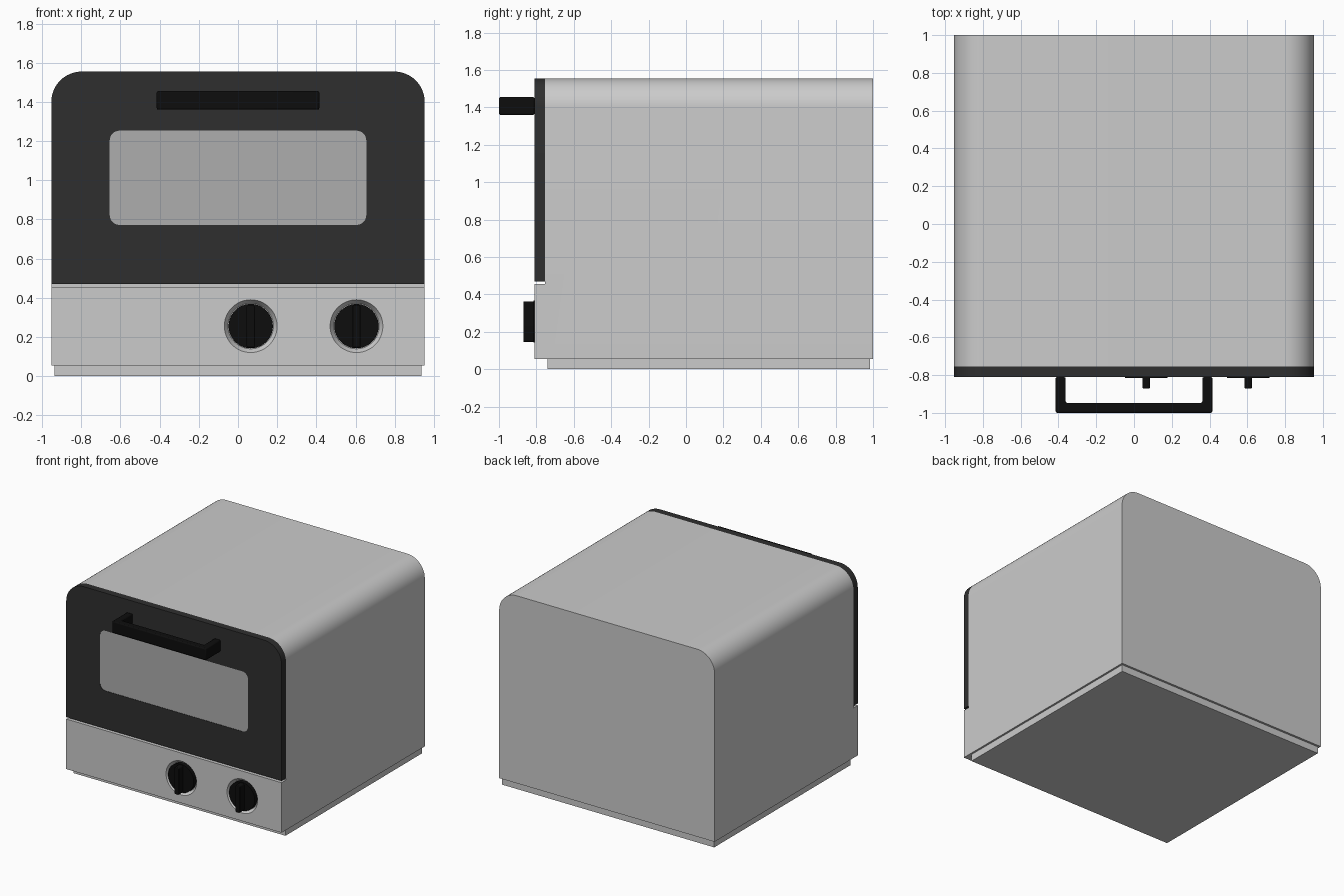
import bpy, bmesh, math

if "Cube" in bpy.data.objects:
    bpy.data.objects.remove(bpy.data.objects["Cube"])


def material(name, c):
    m = bpy.data.materials.new(name)
    m.diffuse_color = (*c, 1)
    m.use_nodes = True
    m.node_tree.nodes["Principled BSDF"].inputs["Base Color"].default_value = m.diffuse_color
    return m


DARK = material("dark_door", (0.028, 0.028, 0.028))
BLACK = material("black_plastic", (0.004, 0.004, 0.004))
GLASS = material("window_grey", (0.42, 0.42, 0.42))


def arc(cx, cz, r, a0, a1, n):
    return [(cx + r * math.cos(math.radians(a0 + (a1 - a0) * i / n)),
             cz + r * math.sin(math.radians(a0 + (a1 - a0) * i / n))) for i in range(n + 1)]


def round_rect(x, z0, z1, r_top, r_bot=0, cx=0, n=12):
    pts = []
    for sx, z, r, a in ((1, z1, r_top, 0), (-1, z1, r_top, 90), (-1, z0, r_bot, 180), (1, z0, r_bot, 270)):
        sz = 1 if z == z1 else -1
        if r:
            pts += arc(cx + sx * (x - r), z - sz * r, r, a, a + 90, n)
        else:
            pts.append((cx + sx * x, z))
    return pts


def circle(cx, cz, r, n=48):
    return arc(cx, cz, r, 0, 360, n)[:-1]


def loft(name, p0, d0, d1, p1=None, along="y", mat=None, bevel=0):
    """Solid between two matching outlines at depths d0 and d1."""
    bm = bmesh.new()
    rings = []
    for pts, d in ((p0, d0), (p1 or p0, d1)):
        rings.append([bm.verts.new((a, d, b) if along == "y" else (a, b, d)) for a, b in pts])
    n = len(p0)
    for ring in rings:
        bm.faces.new(ring)
    for i in range(n):
        j = (i + 1) % n
        bm.faces.new((rings[0][i], rings[0][j], rings[1][j], rings[1][i]))
    bmesh.ops.recalc_face_normals(bm, faces=bm.faces)
    me = bpy.data.meshes.new(name)
    bm.to_mesh(me)
    bm.free()
    ob = bpy.data.objects.new(name, me)
    bpy.context.collection.objects.link(ob)
    if mat:
        me.materials.append(mat)
    if bevel:
        b = ob.modifiers.new("bevel", "BEVEL")
        b.width, b.segments = bevel, 2
        b.limit_method, b.angle_limit = "ANGLE", math.radians(40)
    return ob


def select(ob):
    bpy.ops.object.select_all(action="DESELECT")
    ob.select_set(True)
    bpy.context.view_layer.objects.active = ob


def cut(ob, cutter):
    m = ob.modifiers.new("cut", "BOOLEAN")
    m.operation, m.solver, m.object = "DIFFERENCE", "EXACT", cutter
    select(ob)
    bpy.ops.object.modifier_apply(modifier=m.name)
    bpy.data.objects.remove(cutter)


W, TOP, FRONT, STEP = 0.953, 1.555, -0.81, -0.755
KNOB_X, KNOB_Z = (0.065, 0.605), 0.255

# housing: rounded top, stepped back behind the door, dished around the knobs
body = loft("housing", round_rect(W, 0.055, TOP, 0.155), FRONT, 1.0)
cut(body, loft("step_cutter", round_rect(1.2, 0.455, 2, 0), -1, STEP))
for x in KNOB_X:
    cut(body, loft("dish_cutter", circle(x, KNOB_Z, 0.138), FRONT - 0.005, -0.78,
                   circle(x, KNOB_Z, 0.116)))

# plinth under the housing
base = loft("base", round_rect(0.938, 0, 0.056, 0), -0.74, 0.983)

# door with window opening and pane
door = loft("door", round_rect(W, 0.47, TOP, 0.155), FRONT, STEP, mat=DARK)
window = round_rect(0.655, 0.772, 1.253, 0.05, 0.05)
cut(door, loft("window_cutter", window, -1, -0.5))
pane = loft("window_pane", window, FRONT + 0.003, STEP, mat=GLASS)

# U-shaped door handle
u = [(-0.415, FRONT), (-0.415, -1), (0.415, -1), (0.415, FRONT),
     (0.362, FRONT), (0.362, -0.947), (-0.362, -0.947), (-0.362, FRONT)]
handle = loft("door_handle", u, 1.36, 1.455, along="z", mat=BLACK, bevel=0.008)

# knobs: disc with a raised grip
parts = [body, base, door, pane, handle]
for i, x in enumerate(KNOB_X, 1):
    parts.append(loft(f"knob_disc_{i}", circle(x, KNOB_Z, 0.113), -0.815, -0.775, mat=BLACK))
    parts.append(loft(f"knob_grip_{i}", round_rect(0.021, 0.145, 0.363, 0.012, 0.012, x, 4),
                      -0.87, -0.81, mat=BLACK, bevel=0.004))

for ob in parts:
    select(ob)
    bpy.ops.object.shade_smooth_by_angle(angle=math.radians(30))
